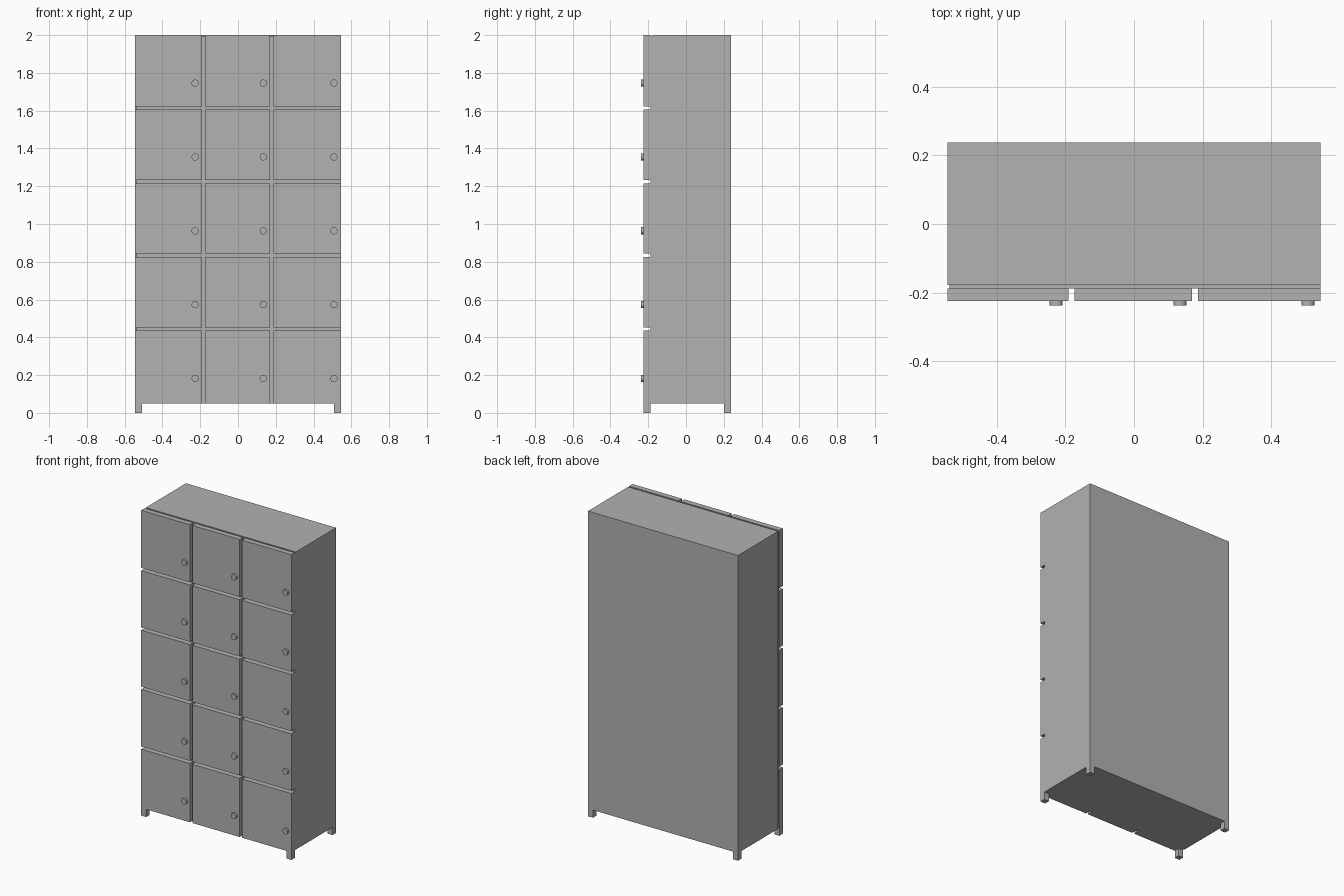
import bpy
import math

cube = bpy.data.objects.get("Cube")
if cube:
    bpy.data.objects.remove(cube, do_unlink=True)

# Single grey paint
GREY = (0.445, 0.445, 0.445, 1.0)
paint = bpy.data.materials.new("grey_paint")
paint.use_nodes = True
paint.diffuse_color = GREY
paint.node_tree.nodes["Principled BSDF"].inputs["Base Color"].default_value = GREY


def box(name, x, y, z):
    """Axis-aligned box from (min, max) pairs."""
    spans = (x, y, z)
    bpy.ops.mesh.primitive_cube_add(size=1, location=[(a + b) / 2 for a, b in spans])
    obj = bpy.context.object
    obj.name = name
    obj.scale = [b - a for a, b in spans]
    bpy.ops.object.transform_apply(location=False, rotation=False, scale=True)
    obj.data.materials.append(paint)
    return obj


def knob(name, x, z):
    """Short round knob on the door face."""
    depth = BACK + DOOR_FRONT
    bpy.ops.mesh.primitive_cylinder_add(
        vertices=32, radius=0.019, depth=depth,
        location=(x, DOOR_FRONT - depth / 2, z), rotation=(math.pi / 2, 0, 0))
    obj = bpy.context.object
    obj.name = name
    obj.data.materials.append(paint)
    bpy.ops.object.shade_smooth_by_angle(angle=math.radians(30))


HALF, BACK, TOP, FOOT = 0.544, 0.238, 2.0, 0.05
BODY_FRONT, PANEL_FRONT, DOOR_FRONT = -0.178, -0.189, -0.225
LEG = 0.036

# Cabinet body and the slightly inset panel behind the doors
box("cabinet_body", (-HALF, HALF), (BODY_FRONT, BACK), (FOOT, TOP))
box("front_panel", (-0.538, HALF), (PANEL_FRONT, BODY_FRONT), (FOOT, 1.992))

# Doors with knobs, five rows by three columns
columns = {"right": (-HALF, -0.191), "middle": (-0.174, 0.170), "left": (0.187, HALF)}
gaps = [0.444, 0.835, 1.224, 1.614]
bottoms = [FOOT] + [g + 0.009 for g in gaps]
tops = [g - 0.009 for g in gaps] + [TOP]
for row, span in enumerate(zip(bottoms, tops)):
    for side, cols in columns.items():
        label = f"{side}_{row + 1}"
        box("door_" + label, cols, (DOOR_FRONT, PANEL_FRONT), span)
        knob("knob_" + label, cols[1] - 0.036, 0.182 + row * 0.391)

# Four short legs
for side, x in (("right", (-HALF, LEG - HALF)), ("left", (HALF - LEG, HALF))):
    box(f"front_{side}_leg", x, (DOOR_FRONT, DOOR_FRONT + LEG), (0, FOOT))
    box(f"back_{side}_leg", x, (BACK - LEG, BACK), (0, FOOT))
